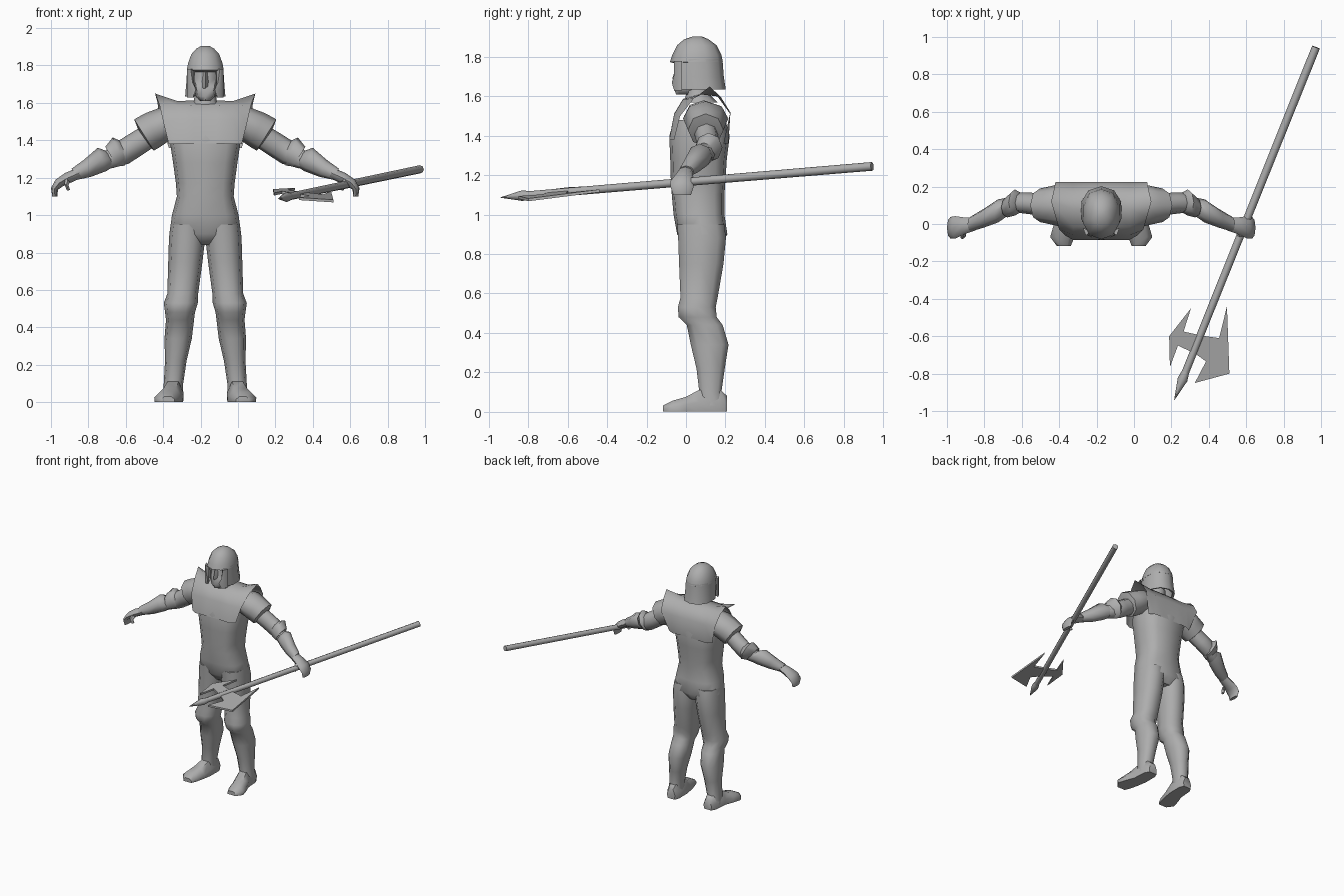
import bpy, bmesh
from math import sin, cos, pi, copysign
from mathutils import Vector

CX = -0.175                      # body centre line
grey = bpy.data.materials.new("steel grey")
grey.diffuse_color = (0.42, 0.42, 0.42, 1)


def finish(name, bm, angle=55):
    bmesh.ops.remove_doubles(bm, verts=bm.verts, dist=0.0005)
    bmesh.ops.recalc_face_normals(bm, faces=bm.faces)
    me = bpy.data.meshes.new(name)
    bm.to_mesh(me)
    bm.free()
    me.materials.append(grey)
    ob = bpy.data.objects.new(name, me)
    bpy.context.collection.objects.link(ob)
    bpy.ops.object.select_all(action='DESELECT')
    ob.select_set(True)
    bpy.context.view_layer.objects.active = ob
    bpy.ops.object.shade_smooth_by_angle(angle=angle * pi / 180)
    return ob


def loft(name, rings, closed=True, caps=True, side=1, cx=CX, angle=55):
    """Skin a row of point rings."""
    bm = bmesh.new()
    rows = [[bm.verts.new((cx + side * p[0], p[1], p[2])) for p in r] for r in rings]
    n = len(rows[0])
    for a, b in zip(rows, rows[1:]):
        for i in range(n if closed else n - 1):
            j = (i + 1) % n
            bm.faces.new((a[i], a[j], b[j], b[i]))
    if caps and closed:
        bm.faces.new(rows[0])
        bm.faces.new(rows[-1])
    return finish(name, bm, angle)


def power(v, p):
    return copysign(abs(v) ** p, v)


def level(z, x0, x1, y0, y1, n=12, p=0.8, a0=0, a1=2 * pi, tilt=0):
    """Horizontal rounded section between x0..x1 and y0..y1."""
    full = abs(a1 - a0 - 2 * pi) < 1e-6
    out = []
    for i in range(n):
        a = a0 + (a1 - a0) * i / (n if full else n - 1)
        c, s = power(cos(a), p), power(sin(a), p)
        out.append(((x0 + x1) / 2 + c * (x1 - x0) / 2,
                    (y0 + y1) / 2 + s * (y1 - y0) / 2, z + tilt * s))
    return out


def limb(top, bot, y, d, n=8, skew=0):
    """Upright section of an arm, from its upper and lower outline points."""
    out = []
    for i in range(n):
        a = 2 * pi * i / n
        t = (1 + sin(a)) / 2
        out.append((bot[0] + (top[0] - bot[0]) * t + skew * cos(a), y + d * cos(a),
                    bot[1] + (top[1] - bot[1]) * t))
    return out


# Torso: hips, waist and lower breastplate
loft("torso", [level(z, -w, w, y0, y1, p=0.7) for z, w, y0, y1 in (
    (0.84, 0.10, 0.00, 0.17), (0.90, 0.192, -0.045, 0.21), (1.00, 0.178, -0.063, 0.195),
    (1.10, 0.152, -0.072, 0.195), (1.17, 0.157, -0.077, 0.20), (1.28, 0.172, -0.08, 0.207),
    (1.40, 0.19, -0.085, 0.222), (1.48, 0.18, -0.06, 0.20))])

# Upper breastplate with raised shoulder points, skinned across the chest
inner = [(-0.085, 1.38), (-0.06, 1.51), (-0.015, 1.585), (0.08, 1.61), (0.16, 1.60), (0.225, 1.51), (0.215, 1.36)]
outer = [(0.195, -0.06, 1.38), (0.225, -0.03, 1.50), (0.245, 0.04, 1.59), (0.268, 0.12, 1.65),
         (0.255, 0.175, 1.60), (0.245, 0.225, 1.52), (0.195, 0.19, 1.36)]
rows = [outer, [(0.15, y, z) for y, z in inner], [(0.06, y, z + 0.003) for y, z in inner]]
rows += [[(-x, y, z) for x, y, z in r] for r in rows[::-1]]
loft("breastplate", rows, closed=False)

# Neck
loft("neck", [level(z, -w, w, y0, y1, n=8) for z, w, y0, y1 in (
    (1.57, 0.085, -0.01, 0.16), (1.61, 0.06, 0.0, 0.12), (1.68, 0.055, 0.0, 0.12))])

# Face with chin and nose
loft("face", [level(z, -w, w, y0, 0.10, n=8) for z, w, y0 in (
    (1.61, 0.03, -0.05), (1.635, 0.05, -0.06), (1.69, 0.066, -0.045), (1.73, 0.07, -0.03), (1.79, 0.07, -0.03))])
loft("nose", [[(-w, -0.03, z), (0, y, z), (w, -0.03, z)] for z, w, y in (
    (1.675, 0.022, -0.045), (1.69, 0.02, -0.07), (1.77, 0.01, -0.045))])

# Helmet dome with brow, and skirt open at the face
loft("helmet_dome", [level(z, -w, w, y0, y1, n=10, p=0.9, a0=pi / 2, a1=2.5 * pi) for z, w, y0, y1 in (
    (1.765, 0.085, -0.05, 0.17), (1.775, 0.102, -0.082, 0.187), (1.81, 0.097, -0.07, 0.18),
    (1.86, 0.078, -0.045, 0.155), (1.89, 0.05, -0.01, 0.115), (1.905, 0.022, 0.035, 0.08))])
skirt = [level(z, -w, w, y0, y1, n=9, p=0.9, a0=-0.29 * pi, a1=1.29 * pi) for z, w, y0, y1 in (
    (1.79, 0.10, -0.075, 0.185), (1.70, 0.106, -0.075, 0.192), (1.635, 0.112, -0.06, 0.202),
    (1.64, 0.095, -0.045, 0.185), (1.78, 0.085, -0.06, 0.165))]
loft("helmet_skirt", skirt, closed=False)

for s, tag in ((1, "left"), (-1, "right")):
    # Cheek guards
    loft(tag + "_cheek_guard", [[(0.098, -0.02, z), (0.085, -0.055, z), (x, y, z), (0.06, -0.04, z)]
         for z, x, y in ((1.63, 0.065, -0.06), (1.67, 0.05, -0.072), (1.71, 0.068, -0.06), (1.78, 0.078, -0.06))], side=s)
    # Shoulder plate flaring over the upper arm
    loft(tag + "_shoulder_plate", [limb(*r) for r in (
        ((0.16, 1.58), (0.15, 1.42), 0.09, 0.10), ((0.24, 1.575), (0.19, 1.40), 0.10, 0.115),
        ((0.32, 1.545), (0.24, 1.365), 0.10, 0.10), ((0.38, 1.512), (0.275, 1.345), 0.10, 0.09),
        ((0.36, 1.46), (0.29, 1.36), 0.10, 0.06))], side=s)
    # Upper arm and elbow
    loft(tag + "_upper_arm", [limb(*r) for r in (
        ((0.33, 1.48), (0.28, 1.36), 0.10, 0.06), ((0.42, 1.425), (0.34, 1.32), 0.11, 0.058),
        ((0.475, 1.39), (0.41, 1.275), 0.115, 0.055), ((0.54, 1.34), (0.50, 1.25), 0.085, 0.05))], side=s)
    # Elbow guard
    loft(tag + "_elbow_guard", [limb(*r) for r in (
        ((0.45, 1.395), (0.42, 1.29), 0.115, 0.055), ((0.495, 1.415), (0.43, 1.265), 0.115, 0.07),
        ((0.535, 1.365), (0.47, 1.26), 0.09, 0.055))], side=s)
    # Forearm guard
    loft(tag + "_forearm", [limb(*r) for r in (
        ((0.52, 1.34), (0.49, 1.26), 0.09, 0.05), ((0.575, 1.36), (0.53, 1.235), 0.07, 0.062),
        ((0.65, 1.295), (0.61, 1.205), 0.03, 0.05), ((0.715, 1.248), (0.68, 1.19), 0.0, 0.04))], side=s)
    # Curled hand and thumb
    loft(tag + "_hand", [limb(*r) for r in (
        ((0.69, 1.25), (0.66, 1.20), 0.0, 0.035), ((0.75, 1.225), (0.715, 1.175), -0.01, 0.045),
        ((0.80, 1.19), (0.76, 1.155), -0.018, 0.06), ((0.825, 1.145), (0.788, 1.135), -0.02, 0.058),
        ((0.818, 1.10), (0.79, 1.10), -0.02, 0.045))], side=s)
    loft(tag + "_thumb", [limb(*r, n=6) for r in (
        ((0.75, 1.20), (0.72, 1.175), -0.045, 0.018), ((0.755, 1.165), (0.73, 1.16), -0.065, 0.017),
        ((0.74, 1.13), (0.722, 1.135), -0.06, 0.012))], side=s)
    # Leg from hip to ankle
    loft(tag + "_leg", [level(z, x0, x1, y0, y1, n=10, p=0.85) for z, x0, x1, y0, y1 in (
        (0.95, 0.0, 0.185, -0.05, 0.2), (0.88, 0.0, 0.194, -0.045, 0.208), (0.75, 0.015, 0.198, -0.04, 0.195), (0.58, 0.038, 0.203, -0.032, 0.165),
        (0.53, 0.04, 0.222, -0.045, 0.155), (0.48, 0.055, 0.215, -0.042, 0.16), (0.44, 0.06, 0.21, 0.0, 0.19),
        (0.34, 0.072, 0.218, 0.02, 0.22), (0.22, 0.10, 0.215, 0.05, 0.20), (0.10, 0.118, 0.222, 0.065, 0.182),
        (0.03, 0.118, 0.225, 0.06, 0.20))], side=s)
    # Boot, turned slightly outwards
    boot = [[(xc - w, y, 0), (xc + w, y, 0), (xc + w * 1.05, y, h * 0.45), (xc + w * 0.55, y, h),
             (xc - w * 0.55, y, h), (xc - w * 1.05, y, h * 0.45)] for y, xc, w, h in (
        (0.208, 0.165, 0.033, 0.08), (0.17, 0.168, 0.05, 0.115), (0.065, 0.172, 0.053, 0.11),
        (0.0, 0.19, 0.06, 0.075), (-0.07, 0.208, 0.062, 0.055), (-0.118, 0.20, 0.035, 0.03))]
    loft(tag + "_boot", boot, side=s)

# Polearm shaft with a pointed head
butt, tip = Vector((0.973, 0.945, 1.245)), Vector((0.215, -0.942, 1.087))
axis = (tip - butt).normalized()
across = axis.cross(Vector((0, 0, 1))).normalized()
up = across.cross(axis)
length = (tip - butt).length


def shaft_ring(d, r, n=8):
    c = butt + axis * d
    return [c + (across * cos(2 * pi * i / n) + up * sin(2 * pi * i / n)) * r for i in range(n)]


loft("shaft", [shaft_ring(d, r) for d, r in ((0, 0.022), (length - 0.16, 0.02))], cx=0)
loft("spear_point", [shaft_ring(d, r) for d, r in (
    (length - 0.17, 0.019), (length - 0.12, 0.027), (length, 0.001))], cx=0)


# Blades: flat outlines lying along the shaft, thin at the edge
def blade(name, outline):
    bm = bmesh.new()
    pts = []
    for x, y in outline:
        d = (y - butt.y) / axis.y
        c = butt + axis * d
        pts.append(Vector((x, y, c.z - 0.10 * (x - c.x))))
    low = [bm.verts.new(p - Vector((0, 0, 0.007))) for p in pts]
    high = [bm.verts.new(p + Vector((0, 0, 0.007))) for p in pts]
    bm.faces.new(low[::-1])
    bm.faces.new(high)
    for i in range(len(pts)):
        j = (i + 1) % len(pts)
        bm.faces.new((low[i], low[j], high[j], high[i]))
    finish(name, bm, 30)


blade("axe_blade", [(0.35, -0.595), (0.455, -0.61), (0.497, -0.44), (0.51, -0.80), (0.325, -0.85), (0.385, -0.735), (0.31, -0.68)])
blade("hook_blade", [(0.355, -0.595), (0.265, -0.575), (0.305, -0.45), (0.188, -0.60), (0.192, -0.765), (0.235, -0.65), (0.32, -0.69)])
